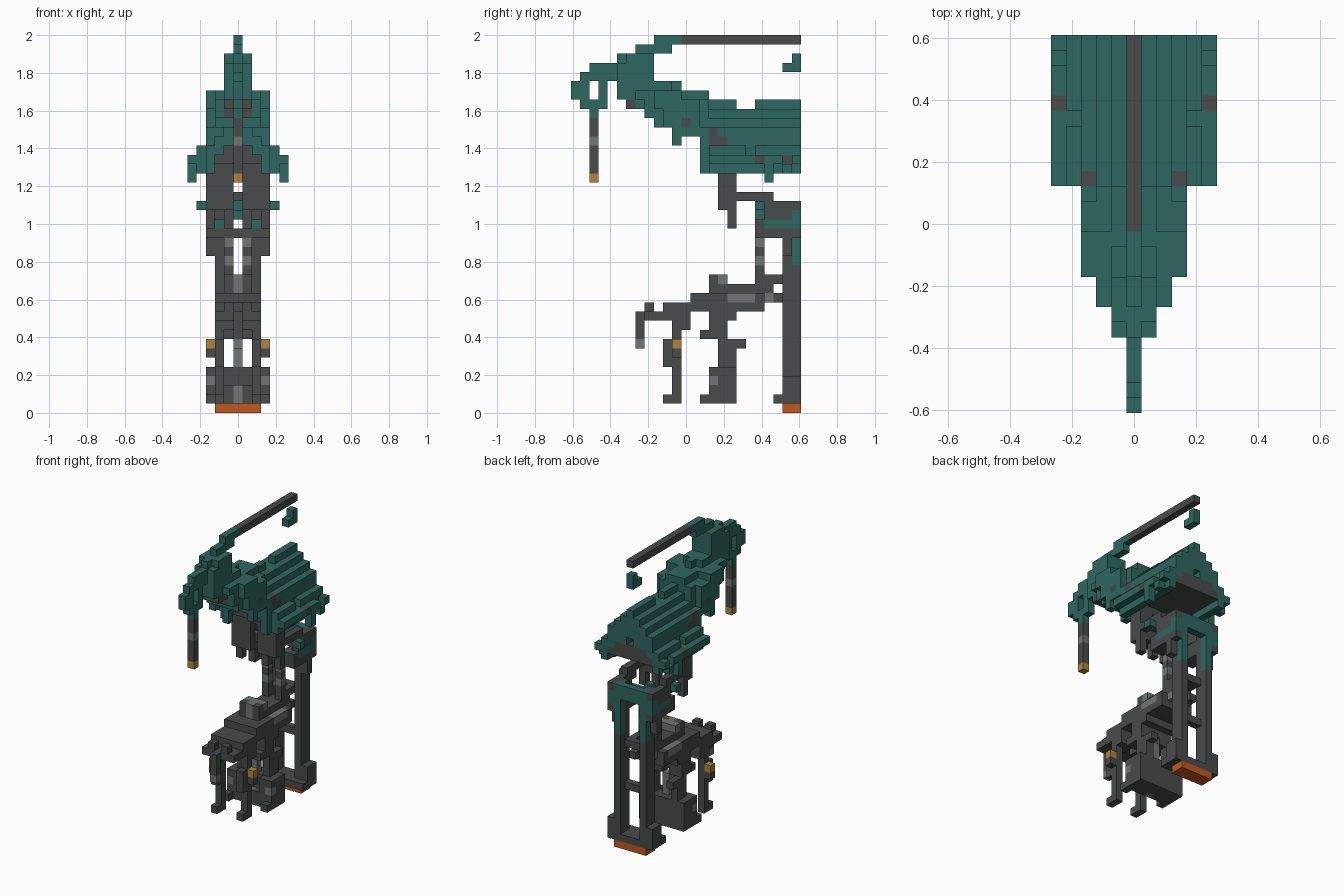
import bpy

cube = bpy.data.objects.get("Cube")
if cube:
    bpy.data.objects.remove(cube, do_unlink=True)

UNIT = 2 / 41          # edge of one block
DEPTH = 25             # blocks from front to back


def material(name, r, g, b):
    mat = bpy.data.materials.new(name)
    mat.use_nodes = True
    mat.diffuse_color = (r, g, b, 1)
    mat.node_tree.nodes["Principled BSDF"].inputs["Base Color"].default_value = (r, g, b, 1)
    return mat


teal = material("teal", .028, .135, .118)
grey = material("dark grey", .065, .07, .072)
light = material("light grey", .17, .18, .18)
gold = material("gold", .43, .23, .05)
orange = material("orange", .52, .1, .015)

grid = {}
current = [""]


def part(name):
    current[0] = name


def span(value):
    first, last = value if isinstance(value, tuple) else (value, value)
    return range(first, last + 1)


def box(mat, x, y, z):
    """Fill blocks on both sides of the middle; x counts from the middle."""
    for i in span(x):
        for j in span(y):
            for k in span(z):
                grid[i, j, k] = grid[-i, j, k] = (current[0], mat)


def clear(x, y, z):
    for i in span(x):
        for j in span(y):
            for k in span(z):
                grid.pop((i, j, k), None)
                grid.pop((-i, j, k), None)


# Stepped gable roof with a dark lining
part("roof")
for column, top in enumerate((33, 32, 31, 30, 28, 27)):
    front = 15 if column > 3 else 14
    box(teal, x=column, y=(front, 24), z=(max(26, top - 3), top))
clear(x=0, y=(18, 19), z=33)
box(grey, x=(0, 3), y=(15, 24), z=(27, 28))
box(teal, x=3, y=(14, 24), z=(28, 29))
box(teal, x=3, y=14, z=(26, 28))
clear(x=5, y=(15, 24), z=26)
box(teal, x=5, y=21, z=(25, 26))
box(teal, x=5, y=23, z=26)
clear(x=5, y=23, z=27)
clear(x=4, y=19, z=28)
box(grey, x=4, y=23, z=27)
box(grey, x=5, y=20, z=27)
box(grey, x=3, y=(15, 16), z=29)
box(grey, x=3, y=15, z=30)

# Shoulders that slope up from the roof to the neck
part("shoulders")
box(teal, x=(0, 1), y=(5, 14), z=34)
box(teal, x=(0, 1), y=(6, 14), z=33)
box(teal, x=(0, 2), y=(7, 11), z=34)
box(teal, x=(0, 2), y=(8, 14), z=(32, 33))
box(teal, x=3, y=(9, 11), z=(33, 34))
box(teal, x=3, y=(10, 13), z=(31, 33))
box(teal, x=(0, 2), y=(9, 13), z=31)
box(teal, x=(2, 3), y=(11, 13), z=30)
box(teal, x=3, y=11, z=29)
box(grey, x=1, y=8, z=32)
box(grey, x=1, y=6, z=33)
box(grey, x=3, y=12, z=31)

# Neck and beak reaching forward
part("neck")
box(teal, x=(0, 1), y=(5, 8), z=(35, 37))
box(teal, x=0, y=(9, 11), z=35)
box(teal, x=1, y=(9, 10), z=35)
box(teal, x=(0, 1), y=(6, 8), z=38)
box(teal, x=0, y=5, z=38)
box(teal, x=0, y=(7, 10), z=39)
box(teal, x=0, y=(9, 11), z=40)

part("beak")
box(teal, x=0, y=(2, 4), z=37)
box(teal, x=0, y=(1, 4), z=36)
box(teal, x=0, y=(0, 1), z=(34, 35))
box(teal, x=0, y=3, z=(34, 35))
box(teal, x=0, y=(1, 3), z=33)

# Rod hanging from the beak
part("hanging_rod")
box(teal, x=0, y=2, z=32)
box(grey, x=0, y=2, z=(26, 31))
box(light, x=0, y=2, z=29)
box(gold, x=0, y=2, z=25)

part("top_pole")
box(grey, x=0, y=(12, 24), z=40)

part("floating_hook")
box(teal, x=0, y=(23, 24), z=37)
box(teal, x=0, y=24, z=38)

# Dark brackets below the roof
part("hanging_brackets")
box(grey, x=(2, 3), y=(16, 17), z=(24, 26))
box(grey, x=(0, 1), y=(16, 17), z=26)
box(grey, x=1, y=16, z=(24, 25))
box(grey, x=(1, 3), y=(16, 17), z=(22, 23))
box(grey, x=0, y=17, z=23)
box(grey, x=3, y=17, z=(20, 21))
box(grey, x=1, y=17, z=(20, 21))
box(grey, x=3, y=(18, 21), z=23)

# Collar around the top of the stand
part("collar")
box(grey, x=3, y=(20, 24), z=22)
box(grey, x=3, y=(21, 24), z=21)
box(grey, x=(2, 3), y=(20, 24), z=(19, 20))
box(grey, x=3, y=23, z=(17, 18))
box(teal, x=4, y=20, z=22)
box(teal, x=3, y=(21, 23), z=20)
box(teal, x=(1, 2), y=20, z=20)
box(teal, x=0, y=20, z=21)
box(grey, x=(0, 2), y=20, z=19)

# Two tall posts with rungs and a foot
part("posts")
box(grey, x=2, y=(23, 24), z=(1, 22))
box(grey, x=(0, 1), y=23, z=14)
box(grey, x=(0, 1), y=23, z=8)
box(teal, x=(0, 2), y=24, z=(21, 22))
box(teal, x=2, y=24, z=(16, 20))
box(teal, x=3, y=24, z=(20, 21))
box(grey, x=1, y=20, z=(13, 18))
box(light, x=1, y=20, z=18)
box(light, x=1, y=20, z=16)

part("foot")
box(grey, x=(0, 3), y=(22, 24), z=1)
box(grey, x=(2, 3), y=(23, 24), z=(2, 3))

part("foot_pad")
box(orange, x=(0, 2), y=(23, 24), z=0)

# Lower walking body
part("lower_body")
box(grey, x=(0, 2), y=(10, 20), z=11)
box(grey, x=(0, 2), y=(13, 20), z=12)
box(grey, x=1, y=(21, 22), z=12)
box(grey, x=(0, 1), y=(15, 20), z=13)
box(grey, x=1, y=(15, 16), z=14)
box(grey, x=1, y=(21, 22), z=14)
box(grey, x=1, y=21, z=13)
box(grey, x=(0, 2), y=(8, 12), z=10)
box(grey, x=1, y=8, z=11)
box(light, x=2, y=(17, 19), z=12)
box(light, x=1, y=21, z=12)
box(light, x=0, y=(15, 16), z=(13, 14))
box(light, x=1, y=16, z=14)

part("front_hanger")
box(grey, x=0, y=7, z=(8, 10))
box(light, x=0, y=7, z=7)

# Slim front legs with gold joints
part("front_legs")
box(grey, x=(1, 2), y=(11, 12), z=9)
box(grey, x=2, y=11, z=(1, 8))
box(grey, x=2, y=10, z=(5, 7))
box(grey, x=2, y=10, z=1)
box(grey, x=3, y=11, z=6)
box(gold, x=3, y=11, z=7)

# Heavy rear legs
part("rear_legs")
box(grey, x=(0, 2), y=(15, 17), z=10)
box(grey, x=(0, 2), y=(15, 16), z=9)
box(grey, x=(1, 2), y=(14, 16), z=8)
box(grey, x=2, y=(16, 18), z=7)
box(grey, x=2, y=(16, 17), z=(5, 6))
box(grey, x=(2, 3), y=(15, 17), z=(1, 4))
box(grey, x=(0, 1), y=(16, 17), z=(1, 4))
box(grey, x=3, y=14, z=1)
box(grey, x=1, y=15, z=(1, 2))
box(light, x=3, y=15, z=3)
box(light, x=0, y=16, z=(5, 7))
box(light, x=0, y=15, z=(1, 2))


def build(name):
    """Turn the open block sides of one part into a mesh."""
    corners, faces, mats, slots = {}, [], [], []
    for cell, (owner, mat) in grid.items():
        if owner != name:
            continue
        if mat not in mats:
            mats.append(mat)
        for axis in range(3):
            for side in (0, 1):
                near = list(cell)
                near[axis] += 2 * side - 1
                if tuple(near) in grid:
                    continue
                loop = []
                for a, b in ((0, 0), (1, 0), (1, 1), (0, 1)):
                    point = list(cell)
                    point[axis] += side
                    point[(axis + 1) % 3] += a
                    point[(axis + 2) % 3] += b
                    loop.append(corners.setdefault(tuple(point), len(corners)))
                faces.append(loop if side else loop[::-1])
                slots.append(mats.index(mat))
    mesh = bpy.data.meshes.new(name)
    verts = [((x - .5) * UNIT, (y - DEPTH / 2) * UNIT, z * UNIT) for x, y, z in corners]
    mesh.from_pydata(verts, [], faces)
    for mat in mats:
        mesh.materials.append(mat)
    mesh.polygons.foreach_set("material_index", slots)
    mesh.update()
    bpy.context.collection.objects.link(bpy.data.objects.new(name, mesh))


for part_name in dict.fromkeys(owner for owner, mat in grid.values()):
    build(part_name)
